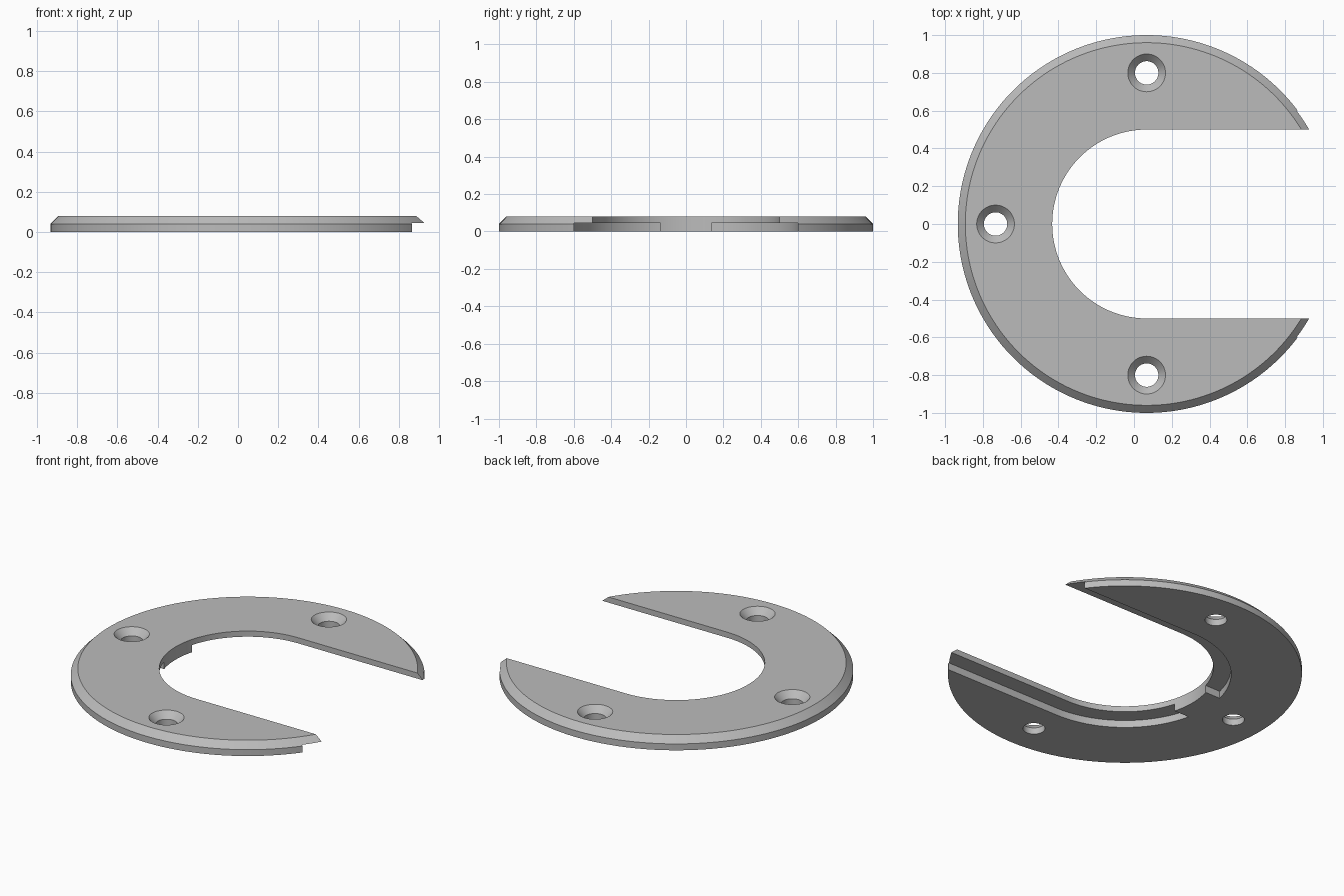
import bpy
import bmesh
from math import asin, cos, sin, pi, radians

if "Cube" in bpy.data.objects:
    bpy.data.objects.remove(bpy.data.objects["Cube"], do_unlink=True)

CX = 0.067              # centre of the disc
HEIGHT = 0.08
CHAMFER = 0.04
SLOT, RECESS = 0.5, 0.6  # half widths of the opening and the underside recess
RECESS_TOP = 0.045
TAB = 0.137             # half width of the tab left in the recess

grey = bpy.data.materials.new("satin grey")
grey.use_nodes = True
colour = (0.5, 0.5, 0.5, 1)
grey.diffuse_color = colour
grey.node_tree.nodes["Principled BSDF"].inputs["Base Color"].default_value = colour


def add_object(name, bm):
    bmesh.ops.recalc_face_normals(bm, faces=bm.faces)
    mesh = bpy.data.meshes.new(name)
    bm.to_mesh(mesh)
    bm.free()
    mesh.materials.append(grey)
    obj = bpy.data.objects.new(name, mesh)
    bpy.context.collection.objects.link(obj)
    return obj


def turned(name, profile, x, y, sides):
    """Stack of rings from (radius, z) pairs, capped at both ends."""
    bm = bmesh.new()
    rings = [[bm.verts.new((x + r * cos(2 * pi * i / sides),
                            y + r * sin(2 * pi * i / sides), z))
              for i in range(sides)] for r, z in profile]
    for low, high in zip(rings, rings[1:]):
        for i in range(sides):
            j = (i + 1) % sides
            bm.faces.new((low[i], low[j], high[j], high[i]))
    bm.faces.new(rings[0][::-1])
    bm.faces.new(rings[-1])
    return add_object(name, bm)


def prism(name, outline, z0, z1):
    bm = bmesh.new()
    base = bm.faces.new([bm.verts.new((x, y, z0)) for x, y in outline])
    top = bmesh.ops.extrude_face_region(bm, geom=[base])["geom"]
    verts = [v for v in top if isinstance(v, bmesh.types.BMVert)]
    bmesh.ops.translate(bm, verts=verts, vec=(0, 0, z1 - z0))
    return add_object(name, bm)


def arc(radius, start, end, steps=48):
    angles = [start + (end - start) * i / steps for i in range(steps + 1)]
    return [(CX + radius * cos(a), radius * sin(a)) for a in angles]


def cut(target, cutter):
    """Subtract the cutter for good, then discard it."""
    mod = target.modifiers.new("cut", "BOOLEAN")
    mod.operation = "DIFFERENCE"
    mod.solver = "EXACT"
    mod.object = cutter
    bpy.context.view_layer.objects.active = target
    bpy.ops.object.modifier_apply(modifier=mod.name)
    bpy.data.objects.remove(cutter, do_unlink=True)


# Disc with a chamfered upper rim
plate = turned("slotted_plate",
               [(1, 0), (1, HEIGHT - CHAMFER), (1 - CHAMFER, HEIGHT)],
               CX, 0, 180)

# Underside recess following the opening, interrupted by a tab
gap = asin(TAB / RECESS)
upper = [(CX + 1.2, RECESS)] + arc(RECESS, pi / 2, pi - gap) + [(CX - 0.3, TAB)]
lower = [(x, -y) for x, y in reversed(upper)]
cut(plate, prism("recess_cutter", upper + lower, -0.1, RECESS_TOP))

# Round-ended opening
slot = [(CX + 1.2, SLOT)] + arc(SLOT, pi / 2, 3 * pi / 2, 90) + [(CX + 1.2, -SLOT)]
cut(plate, prism("slot_cutter", slot, -0.1, 0.2))

# Three countersunk screw holes
for x, y in ((CX, 0.8), (CX, -0.8), (CX - 0.8, 0)):
    cut(plate, turned("hole_cutter",
                      [(0.062, -0.1), (0.062, 0.04), (0.1, HEIGHT), (0.1, 0.2)],
                      x, y, 48))

# Smooth curved walls, crisp edges
bpy.ops.object.select_all(action="DESELECT")
plate.select_set(True)
bpy.context.view_layer.objects.active = plate
bpy.ops.object.shade_smooth_by_angle(angle=radians(25))
